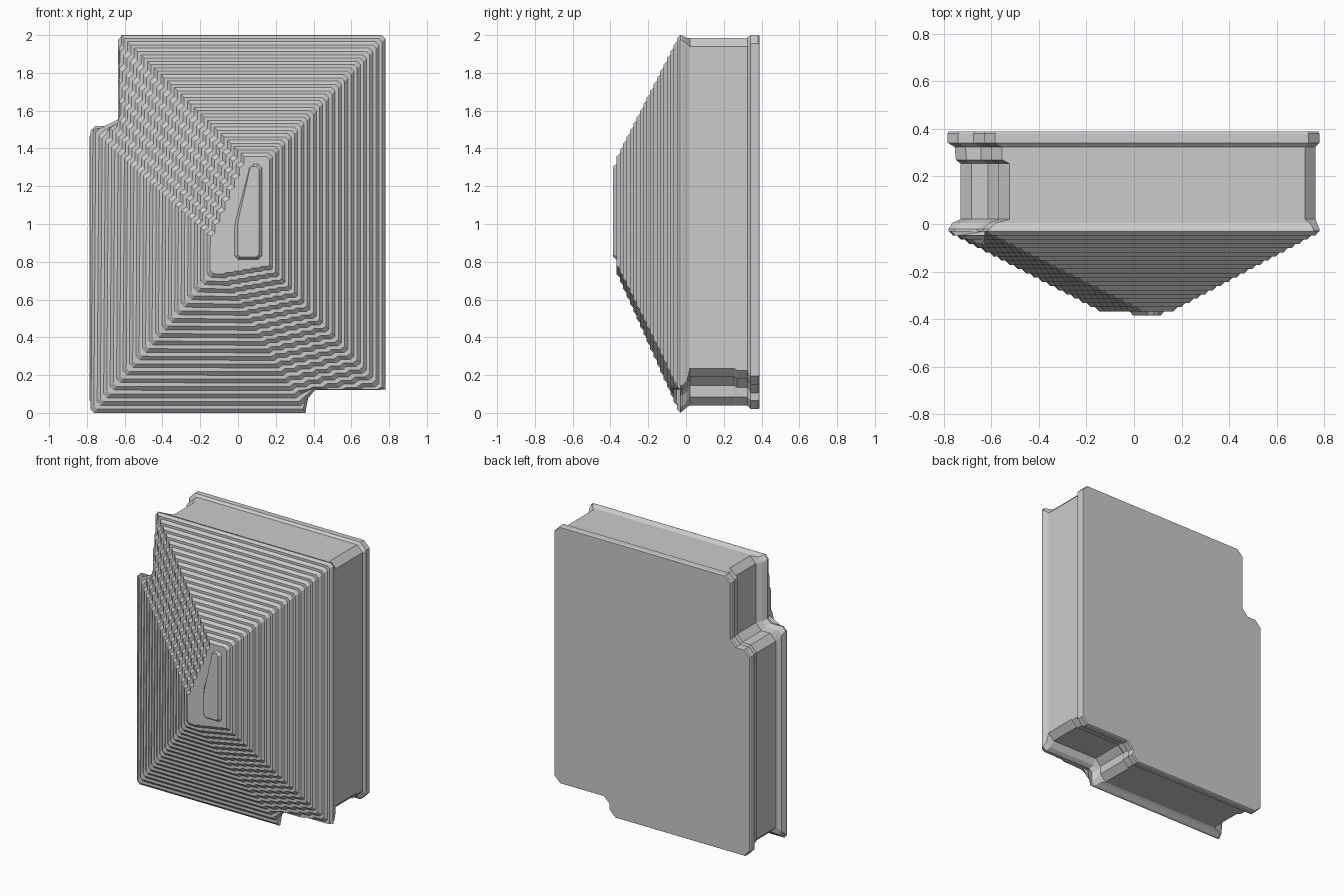
import bpy, bmesh
from mathutils import Vector

if "Cube" in bpy.data.objects:
    bpy.data.objects.remove(bpy.data.objects["Cube"])


def loft(name, loops):
    """Skin equal-length closed loops of (x, y, z) and cap both ends."""
    bm = bmesh.new()
    rings = [[bm.verts.new(p) for p in lp] for lp in loops]
    n = len(rings[0])
    for a, b in zip(rings, rings[1:]):
        for i in range(n):
            j = (i + 1) % n
            bm.faces.new((a[i], a[j], b[j], b[i]))
    bm.faces.new(rings[0])
    bm.faces.new(rings[-1])
    bmesh.ops.remove_doubles(bm, verts=bm.verts, dist=0.0003)
    bmesh.ops.dissolve_degenerate(bm, edges=bm.edges, dist=0.0003)
    bmesh.ops.recalc_face_normals(bm, faces=bm.faces)
    me = bpy.data.meshes.new(name)
    bm.to_mesh(me)
    bm.free()
    ob = bpy.data.objects.new(name, me)
    bpy.context.collection.objects.link(ob)
    return ob


def chamfer(pts, c):
    """Cut every corner of an (x, z) polygon by distance c."""
    out = []
    n = len(pts)
    for i in range(n):
        p = Vector(pts[i])
        for q in (Vector(pts[i - 1]), Vector(pts[(i + 1) % n])):
            d = q - p
            out.append(p + d.normalized() * min(c, d.length * 0.4))
    return out


def outline(y, l, r, b, t, xn, zn, xb, zb, c):
    """Rectangle with a notch in the upper left and the lower right."""
    pts = [(xn, t), (xn, zn), (l, zn), (l, b), (xb, b), (xb, zb), (r, zb), (r, t)]
    return [(p.x, y, p.y) for p in chamfer(pts, c)]


# Body: back plate, recessed walls and front flange
loft("body", [
    outline(0.39, -0.78, 0.775, 0.025, 1.995, -0.625, 1.505, 0.335, 0.155, 0.045),
    outline(0.382, -0.785, 0.78, 0.02, 2.0, -0.63, 1.51, 0.34, 0.15, 0.045),
    outline(0.342, -0.785, 0.78, 0.02, 2.0, -0.63, 1.51, 0.34, 0.15, 0.045),
    outline(0.325, -0.755, 0.765, 0.04, 1.985, -0.60, 1.49, 0.32, 0.18, 0.045),
    outline(0.27, -0.75, 0.765, 0.04, 1.985, -0.60, 1.49, 0.32, 0.18, 0.045),
    outline(0.255, -0.73, 0.765, 0.04, 1.985, -0.57, 1.47, 0.31, 0.19, 0.045),
    outline(0.02, -0.73, 0.765, 0.04, 1.985, -0.57, 1.47, 0.31, 0.19, 0.045),
    outline(0.005, -0.765, 0.77, 0.03, 1.985, -0.61, 1.50, 0.33, 0.14, 0.03),
    outline(-0.02, -0.78, 0.78, 0.008, 1.998, -0.635, 1.52, 0.35, 0.12, 0.025),
    outline(-0.032, -0.78, 0.78, 0.002, 2.0, -0.635, 1.52, 0.35, 0.12, 0.025),
])

# Roof: hexagonal hip shape, two slanted sides broken into teeth
BASE = [(-0.62, 2.0), (-0.77, 1.50), (-0.78, 0.0), (0.30, 0.0), (0.78, 0.12), (0.78, 2.0)]
PEAK = [(0.05, 1.34), (-0.13, 0.92), (-0.13, 0.76), (-0.12, 0.755), (0.15, 0.80), (0.15, 1.34)]


def teeth(p, q, n, vertical):
    """Zigzag from p to q: straight run, then a slanted step."""
    d = (q - p) / n
    pts = []
    for i in range(n):
        a = p + d * i
        run = Vector((0, d.y * 0.7)) if vertical else Vector((d.x * 0.7, 0))
        pts += [a, a + run]
    return pts + [q]


def corner(prev, p, nxt, c=0.018):
    return [p + (prev - p).normalized() * c, p + (nxt - p).normalized() * c]


def roof_loop(t, y):
    tl, ln, bl, bb, br, tr = [Vector(a).lerp(Vector(b), t) for a, b in zip(BASE, PEAK)]
    pts = teeth(tl, ln, 7, True)
    c = min(0.018, (bb - bl).length * 0.4)
    pts += corner(ln, bl, bb, c)
    pts += teeth(bb, br, 6, False)
    pts += corner(br, tr, tl)
    out = []
    for p in pts:
        x, z = p
        if z > 1.52:                       # keep inside the upper left notch
            x = max(x, -0.63)
        if x > 0.36:                       # keep inside the lower right notch
            z = max(z, 0.125)
        out.append((x, y, z))
    return out


STEPS = 19
rise = 0.338 / STEPS
loops = []
for k in range(STEPS):
    y = -0.03 - rise * k
    loops.append(roof_loop(k / STEPS, y))                    # foot of the step
    loops.append(roof_loop((k + 0.5) / STEPS, y - rise))     # top of its slope
loft("stepped_roof", loops)

# Ridge cap: last small step at the peak
CAP = [(0.065, 1.32), (-0.02, 1.0), (-0.02, 0.81), (0.13, 0.81), (0.13, 1.32)]
CAP_TOP = [(0.065, 1.305), (-0.003, 1.0), (-0.003, 0.825), (0.112, 0.825), (0.112, 1.305)]
loft("ridge_cap", [
    [(p.x, -0.365, p.y) for p in chamfer(CAP, 0.02)],
    [(p.x, -0.386, p.y) for p in chamfer(CAP_TOP, 0.015)],
])
